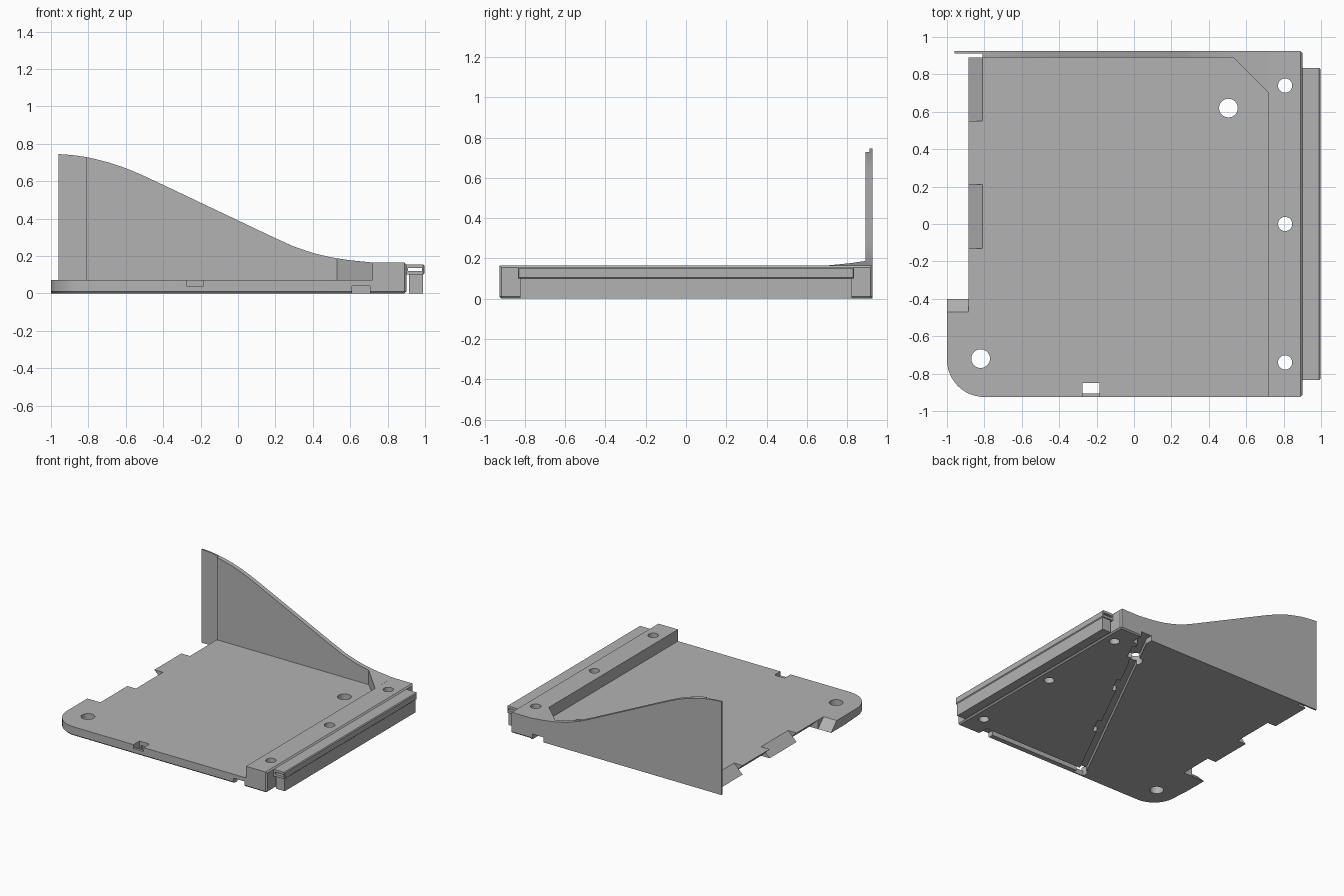
import bpy, bmesh, math
from mathutils import Vector

if "Cube" in bpy.data.objects:
    bpy.data.objects.remove(bpy.data.objects["Cube"])

grey = bpy.data.materials.new("plain grey")
grey.use_nodes = True
COLOUR = (0.45, 0.45, 0.45, 1)
grey.diffuse_color = COLOUR
grey.node_tree.nodes["Principled BSDF"].inputs["Base Color"].default_value = COLOUR

TOP, BAR_TOP, HALF = 0.072, 0.165, 0.925


def finish(bm, name):
    bmesh.ops.recalc_face_normals(bm, faces=bm.faces)
    mesh = bpy.data.meshes.new(name)
    bm.to_mesh(mesh)
    bm.free()
    mesh.materials.append(grey)
    ob = bpy.data.objects.new(name, mesh)
    bpy.context.collection.objects.link(ob)
    return ob


def prism(name, profile, axis, lo, hi, chamfer=None, size=0.01):
    """Extrude a 2D profile along an axis; chamfer is a rule that picks edges."""
    def place(p, h):
        p = list(p)
        p.insert(axis, h)
        return p
    bm = bmesh.new()
    face = bm.faces.new([bm.verts.new(place(p, lo)) for p in profile])
    new = bmesh.ops.extrude_face_region(bm, geom=[face])["geom"]
    for v in new:
        if isinstance(v, bmesh.types.BMVert):
            v.co[axis] = hi
    bmesh.ops.recalc_face_normals(bm, faces=bm.faces)
    if chamfer:
        edges = [e for e in bm.edges if chamfer(*[v.co for v in e.verts])]
        bmesh.ops.bevel(bm, geom=edges, offset=size, segments=1, affect='EDGES')
    return finish(bm, name)


def box(name, x, y, z, **kw):
    return prism(name, [(x[0], y[0]), (x[1], y[0]), (x[1], y[1]), (x[0], y[1])], 2, z[0], z[1], **kw)


def disc(x, y, r):
    ring = [(x + r * math.cos(a * math.tau / 32), y + r * math.sin(a * math.tau / 32)) for a in range(32)]
    return prism("hole_cutter", ring, 2, -0.1, 0.3)


def cut(target, cutters):
    bpy.context.view_layer.objects.active = target
    for c in cutters:
        mod = target.modifiers.new("cut", 'BOOLEAN')
        mod.operation, mod.solver, mod.object = 'DIFFERENCE', 'EXACT', c
        bpy.ops.object.modifier_apply(modifier=mod.name)
        bpy.data.objects.remove(c)


def smooth(ob):
    bpy.ops.object.select_all(action='DESELECT')
    ob.select_set(True)
    bpy.context.view_layer.objects.active = ob
    bpy.ops.object.shade_smooth_by_angle(angle=math.radians(25))


# Base plate with one large rounded corner
corner = [(-0.8 - 0.2 * math.cos(a * math.pi / 24), -0.725 - 0.2 * math.sin(a * math.pi / 24)) for a in range(13)]
outline = corner + [(0.718, -HALF), (0.718, 0.89), (-0.885, 0.89), (-0.885, -0.4), (-1, -0.4)]
plate = prism("base_plate", outline, 2, 0, TOP,
              chamfer=lambda a, b: max(a.z, b.z) < 0.01 and max(a.y, b.y) < -0.7)

# Scarf edge: alternating top ramps and undercuts
cutters = []
for y0, y1 in [(-0.13, 0.21), (0.55, 0.9)]:
    cutters.append(prism("ramp_cutter", [(-0.8, 0.081), (-0.9, -0.014), (-0.9, 0.081)], 1, y0, y1))
for y0, y1 in [(-0.399, -0.13), (0.21, 0.55)]:
    cutters.append(prism("undercut_cutter", [(-0.9, 0.086), (-0.8, -0.01), (-0.9, -0.01)], 1, y0, y1))
cutters.append(prism("corner_ramp_cutter", [(-0.48, 0.082), (-0.39, -0.01), (-0.39, 0.082)], 0, -1.1, -0.885))
cutters += [disc(-0.82, -0.72, 0.05), disc(0.505, 0.62, 0.05)]

# Front notch, slots and underside cable channels
cutters.append(box("notch_cutter", (-0.275, -0.185), (-0.905, -0.85), (-0.1, 0.2)))
cutters.append(box("notch_step_cutter", (-0.275, -0.185), (-1, -0.904), (0.04, 0.2)))
cutters.append(box("front_slot_cutter", (0.61, 0.705), (-1, -0.83), (-0.1, 0.04)))
cutters.append(box("front_channel_cutter", (-0.26, 0.65), (-0.875, -0.83), (-0.1, 0.04)))
start, end = Vector((-0.22, -0.84)), Vector((0.64, 0.86))
run = (end - start).normalized()
side = Vector((run.y, -run.x)) * 0.03
cutters.append(prism("diagonal_channel_cutter", [start + side, end + side, end - side, start - side], 2, -0.1, 0.04))
for t in (0.3, 0.62, 0.88):
    p, q = start.lerp(end, t), start.lerp(end, t + 0.08)
    cutters.append(prism("clip_pocket_cutter", [p, q, q + side * 2, p + side * 2], 2, -0.1, 0.04))
cutters.append(box("back_slot_cutter", (0.61, 0.705), (0.82, 1), (-0.1, 0.04)))
cut(plate, cutters)
smooth(plate)

# Raised mounting bar with three screw holes
bar = box("mounting_bar", (0.718, 0.9), (-HALF, HALF), (0, BAR_TOP),
          chamfer=lambda a, b: (a.x > 0.89 and b.x > 0.89) or (max(a.z, b.z) < 0.01 and abs(a.y - b.y) < 0.01))
cut(bar, [disc(0.808, y, 0.038) for y in (-0.74, 0, 0.74)])
smooth(bar)


# Curved side wall: smooth S-shaped top edge
def wall_height(x):
    keys = [(-0.96, 0.745), (-0.88, 0.739), (-0.8, 0.727), (-0.7, 0.703), (-0.6, 0.67), (-0.5, 0.627), (-0.4, 0.58),
            (0.2, 0.295), (0.3, 0.25), (0.4, 0.216), (0.5, 0.192), (0.6, 0.177), (0.72, BAR_TOP)]
    for (x0, z0), (x1, z1) in zip(keys, keys[1:]):
        if x <= x1:
            return z0 + (z1 - z0) * (x - x0) / (x1 - x0)
    return BAR_TOP


def wall_profile(x0, x1, base=0, n=40):
    xs = [x0 + (x1 - x0) * i / n for i in range(n + 1)]
    return [(x0, base)] + [(x, wall_height(x)) for x in xs] + [(x1, base)]


wall = prism("side_wall", wall_profile(-0.81, 0.718), 1, 0.89, HALF)
cut(wall, [box("wall_slot_cutter", (0.61, 0.705), (0.8, 1), (-0.1, 0.04))])
smooth(wall)
smooth(prism("wall_flange", wall_profile(-0.96, -0.81, n=8), 1, 0.912, HALF))

# Corner gusset whose top follows the wall curve
bm = bmesh.new()
rows = []
for i in range(9):
    x = 0.53 + 0.188 * i / 8
    front = 0.89 - (x - 0.53)
    rows.append([bm.verts.new(p) for p in ((x, front, TOP), (x, front, wall_height(x)),
                                           (x, 0.89, wall_height(x)), (x, 0.89, TOP))])
for r, s in zip(rows, rows[1:]):
    for k in range(4):
        bm.faces.new((r[k], r[(k + 1) % 4], s[(k + 1) % 4], s[k]))
bm.faces.new(rows[-1])
bmesh.ops.remove_doubles(bm, verts=bm.verts, dist=0.0001)
smooth(finish(bm, "corner_gusset"))

# Hollow connector rail and the strip beneath it
rail = box("connector_rail", (0.9, 0.996), (-0.835, 0.835), (0.1, 0.155),
           chamfer=lambda a, b: a.x > 0.99 and b.x > 0.99, size=0.006)
cut(rail, [box("rail_slot_cutter", (0.91, 0.985), (-1, 1), (0.12, 0.135))])
box("lower_strip", (0.915, 0.99), (-0.825, 0.825), (0, 0.1))
